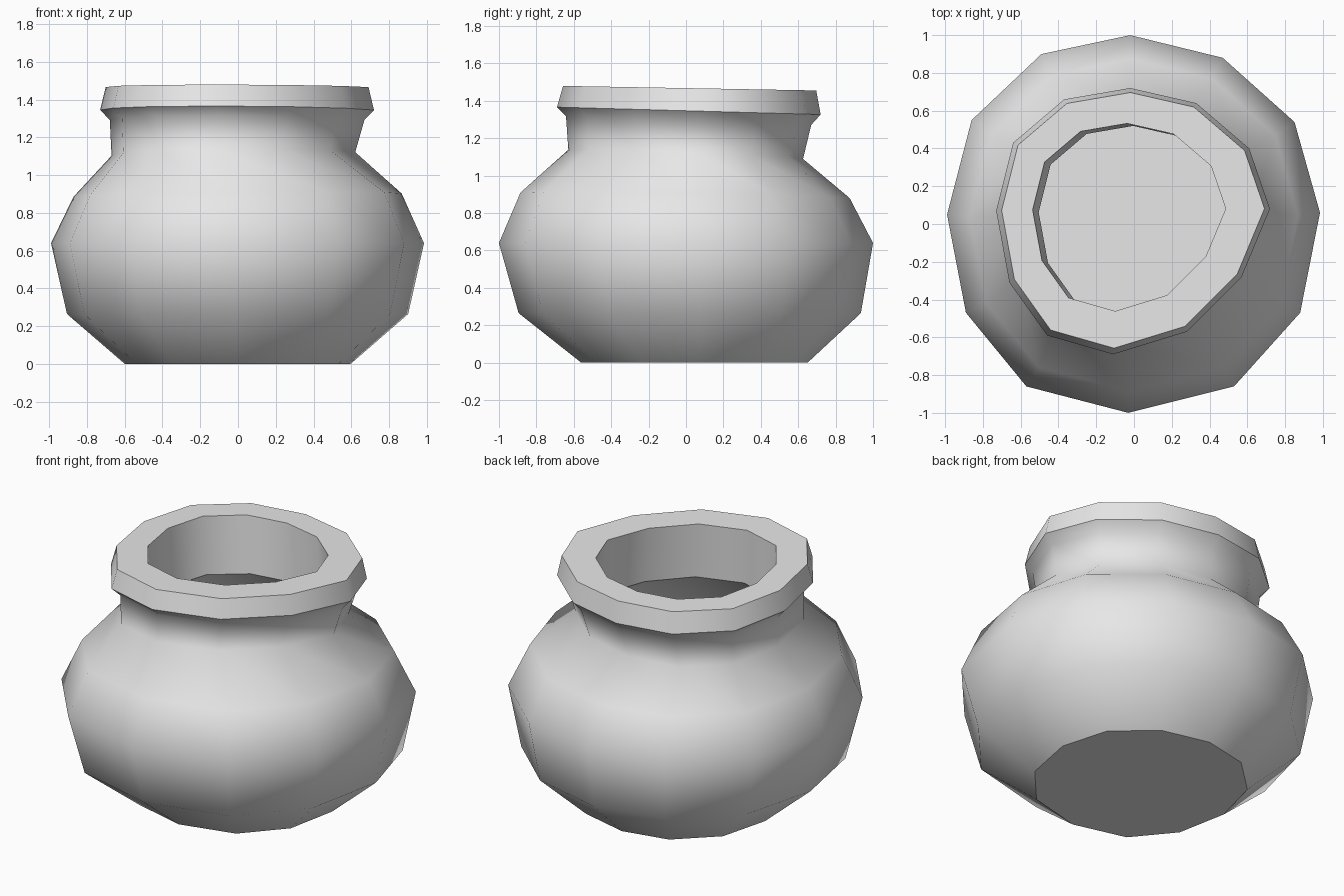
import bpy
import bmesh

default_cube = bpy.data.objects.get("Cube")
if default_cube:
    bpy.data.objects.remove(default_cube, do_unlink=True)

# Single clay colour
clay = bpy.data.materials.new("grey_clay")
clay.use_nodes = True
clay_colour = (0.8, 0.8, 0.8, 1)
clay.diffuse_color = clay_colour
for node in clay.node_tree.nodes:
    if node.type == "BSDF_PRINCIPLED":
        node.inputs["Base Color"].default_value = clay_colour

# Hand-thrown outlines seen from above, listed clockwise from the back
belly_plan = [(-.02, 1), (.47, .88), (.85, .54), (.985, .06), (.88, -.47), (.53, -.86),
              (-.03, -1), (-.57, -.86), (-.89, -.47), (-.99, .05), (-.86, .55), (-.49, .9)]
rim_plan = [(-.02, .72), (.33, .64), (.61, .4), (.72, .08), (.57, -.28), (.28, -.57),
            (-.11, -.69), (-.46, -.59), (-.66, -.31), (-.73, .07), (-.64, .43), (-.37, .66)]


def add_ring(bm, plan, scale, height, shift=(0, 0), tilt=(0, 0)):
    """Scale and shift an outline, and lean its plane by the two slopes."""
    ring = []
    for px, py in plan:
        x = px * scale + shift[0]
        y = py * scale + shift[1]
        ring.append(bm.verts.new((x, y, height + tilt[0] * x + tilt[1] * y)))
    return ring


def bridge(bm, lower, upper):
    """Join two rings with a band of quads."""
    count = len(lower)
    for i in range(count):
        j = (i + 1) % count
        bm.faces.new((lower[i], lower[j], upper[j], upper[i]))


def sharpen(bm, ring):
    """Keep a crisp edge along one ring."""
    for i, vert in enumerate(ring):
        edge = bm.edges.get((vert, ring[i - 1]))
        if edge:
            edge.smooth = False


bm = bmesh.new()

# Outer wall, from the foot up to the lip
foot = add_ring(bm, belly_plan, .605, 0, shift=(0, .045))
lower_body = add_ring(bm, belly_plan, .915, .265, shift=(0, .02))
belly = add_ring(bm, belly_plan, 1, .64)
shoulder = add_ring(bm, belly_plan, .88, .895, shift=(0, -.005), tilt=(.01, -.017))
neck_base = add_ring(bm, rim_plan, .89, 1.115, shift=(-.02, -.015), tilt=(.015, -.04))
neck_top = add_ring(bm, rim_plan, .93, 1.295, tilt=(0, -.035))
rim_lower = add_ring(bm, rim_plan, 1, 1.347, tilt=(0, -.028))
rim_upper = add_ring(bm, rim_plan, .96, 1.468, shift=(0, .005), tilt=(0, -.018))

# Mouth and hollow inside, from the lip down to the floor
mouth_top = add_ring(bm, rim_plan, .705, 1.468, shift=(-.022, .025), tilt=(0, -.018))
mouth_base = add_ring(bm, rim_plan, .705, 1.12, shift=(.01, .012), tilt=(0, -.03))
inner_shoulder = add_ring(bm, belly_plan, .78, .87)
inner_belly = add_ring(bm, belly_plan, .89, .64)
inner_lower = add_ring(bm, belly_plan, .82, .3, shift=(0, .02))
floor = add_ring(bm, belly_plan, .57, .08, shift=(0, .04))

rings = [foot, lower_body, belly, shoulder, neck_base, neck_top, rim_lower, rim_upper,
         mouth_top, mouth_base, inner_shoulder, inner_belly, inner_lower, floor]
for lower, upper in zip(rings, rings[1:]):
    bridge(bm, lower, upper)
bm.faces.new(foot)
bm.faces.new(floor)

# Smooth body with crisp edges at the foot, lip, mouth and floor
bmesh.ops.recalc_face_normals(bm, faces=bm.faces[:])
for face in bm.faces:
    face.smooth = True
for ring in (foot, rim_lower, rim_upper, mouth_top, mouth_base, floor):
    sharpen(bm, ring)

mesh = bpy.data.meshes.new("clay_pot")
bm.to_mesh(mesh)
bm.free()
mesh.materials.append(clay)
pot = bpy.data.objects.new("clay_pot", mesh)
bpy.context.collection.objects.link(pot)
